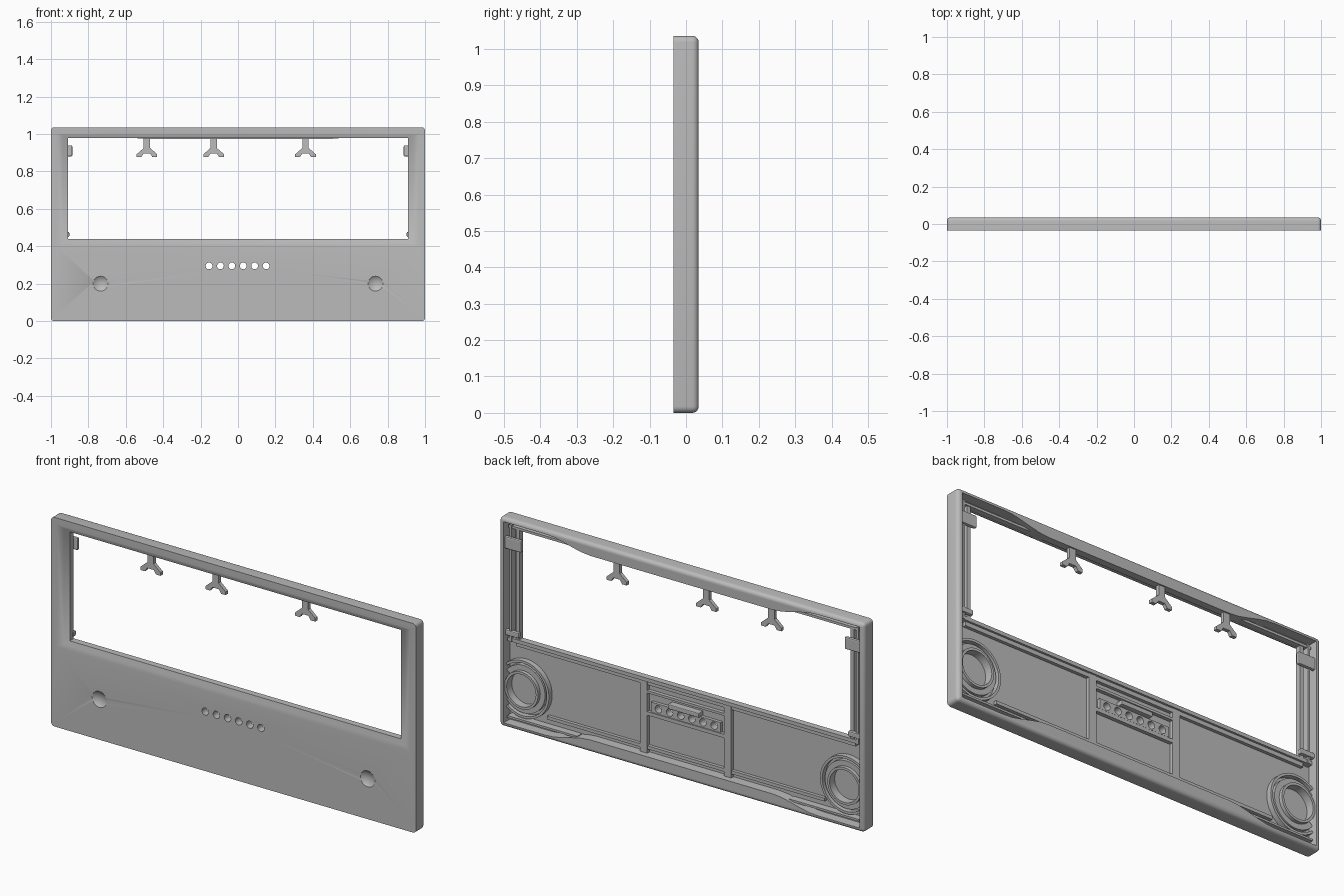
import bpy, bmesh, math
from mathutils import Matrix, Vector

if "Cube" in bpy.data.objects:
    bpy.data.objects.remove(bpy.data.objects["Cube"])

W, H, D = 1.0, 1.036, 0.035      # half width, height, half depth
FLOOR = -0.014                   # inner face of the front plate

grey = bpy.data.materials.new("plain grey")
grey.use_nodes = True
grey.diffuse_color = (0.5, 0.5, 0.5, 1)
grey.node_tree.nodes["Principled BSDF"].inputs["Base Color"].default_value = (0.5, 0.5, 0.5, 1)


def make(name, bm):
    bmesh.ops.recalc_face_normals(bm, faces=bm.faces)
    mesh = bpy.data.meshes.new(name)
    bm.to_mesh(mesh)
    bm.free()
    mesh.materials.append(grey)
    ob = bpy.data.objects.new(name, mesh)
    bpy.context.collection.objects.link(ob)
    return ob


def box_into(bm, x0, x1, y0, y1, z0, z1):
    mid = Vector((x0 + x1, y0 + y1, z0 + z1)) / 2
    size = Matrix.Diagonal((x1 - x0, y1 - y0, z1 - z0, 1))
    return bmesh.ops.create_cube(bm, size=1, matrix=Matrix.Translation(mid) @ size)["verts"]


def boxes(name, specs, bevel=0.0):
    bm = bmesh.new()
    for s in specs:
        box_into(bm, *s)
    if bevel:
        bmesh.ops.bevel(bm, geom=bm.edges[:], offset=bevel, segments=2, affect='EDGES', profile=0.5)
    return make(name, bm)


def loft(name, loops):
    # closed solid through a list of equal-length point loops
    bm = bmesh.new()
    rings = [[bm.verts.new(p) for p in loop] for loop in loops]
    n = len(rings[0])
    for a, b in zip(rings, rings[1:]):
        for i in range(n):
            j = (i + 1) % n
            bm.faces.new((a[i], a[j], b[j], b[i]))
    bm.faces.new(rings[0])
    bm.faces.new(rings[-1][::-1])
    return make(name, bm)


def prism(name, outline, y0, y1):
    return loft(name, [[(x, y, z) for x, z in outline] for y in (y0, y1)])


def rect(x, z0, z1):
    return [(-x, z0), (x, z0), (x, z1), (-x, z1)]


def cut(target, cutter, keep=False):
    mod = target.modifiers.new("cut", 'BOOLEAN')
    mod.operation, mod.solver, mod.object = 'DIFFERENCE', 'EXACT', cutter
    dg = bpy.context.evaluated_depsgraph_get()
    mesh = bpy.data.meshes.new_from_object(target.evaluated_get(dg))
    target.modifiers.clear()
    target.data = mesh
    if not keep:
        bpy.data.objects.remove(cutter)


def smooth(ob, angle=35):
    bpy.ops.object.select_all(action='DESELECT')
    ob.select_set(True)
    bpy.context.view_layer.objects.active = ob
    bpy.ops.object.shade_smooth_by_angle(angle=math.radians(angle))


# Outer shell: a slab rounded on its back edges and corners
bm = bmesh.new()
box_into(bm, -W, W, -D, D, 0, H)
edges = [e for e in bm.edges if any(v.co.y > 0 for v in e.verts)]
bmesh.ops.bevel(bm, geom=edges, offset=0.018, segments=5, affect='EDGES', profile=0.5)
panel = make("front_panel", bm)

# Back cavity, with the top and bottom rims swelling toward the middle
def swell(x):
    t = min(1, max(0, (0.74 - abs(x)) / 0.24))
    return 0.02 + 0.042 * t * t * (3 - 2 * t)

xs = [-0.975] + [-0.75 + 0.05 * i for i in range(31)] + [0.975]
outline = [(x, swell(x)) for x in xs] + [(x, H - swell(x)) for x in reversed(xs)]
cut(panel, prism("cavity", outline, FLOOR, 0.1))

# Window with a dished flare on the front
flare = []
for y, x, z0, z1 in ((-0.06, 0.968, 0.398, 1.004), (-D, 0.968, 0.398, 1.004),
                     (-0.028, 0.935, 0.416, 0.992), (-0.02, 0.908, 0.438, 0.978),
                     (0.1, 0.908, 0.438, 0.978)):
    flare.append([(px, y, pz) for px, pz in rect(x, z0, z1)])
upper_rim_cut = loft("window", flare)
# keep the swollen top rim standing slightly below the window edge
cut(upper_rim_cut, prism("rim_keep", [(x, H - swell(x)) for x in xs] + [(0.975, 1.1), (-0.975, 1.1)], 0, 0.2))
cut(panel, upper_rim_cut)

# Row of indicator holes through the panel and its bracket
bracket = boxes("indicator_bracket", [(-0.19, 0.19, FLOOR - 0.002, 0.002, 0.27, 0.32)])
bm = bmesh.new()
for i in range(6):
    m = Matrix.Translation((-0.155 + 0.061 * i, 0, 0.295)) @ Matrix.Rotation(math.pi / 2, 4, 'X')
    bmesh.ops.create_cone(bm, cap_ends=True, segments=24, radius1=0.018, radius2=0.018, depth=0.3, matrix=m)
holes = make("holes", bm)
cut(panel, holes, keep=True)
cut(bracket, holes)

# Two shallow finger dimples on the front
bm = bmesh.new()
for s in (-1, 1):
    m = Matrix.Translation((s * 0.735, -D - 0.05, 0.2))
    bmesh.ops.create_uvsphere(bm, u_segments=48, v_segments=32, radius=0.064, matrix=m)
cut(panel, make("dimples", bm))
smooth(panel)
smooth(bracket)

boxes("bracket_block", [(-0.085, 0.085, FLOOR, 0.022, 0.322, 0.345)], 0.004)

# Ribs on the back of the lower panel
ribs = [(-0.97, 0.97, FLOOR - 0.002, 0.012, 0.42, 0.438),
        (-0.93, 0.93, FLOOR - 0.002, 0.002, 0.40, 0.42),
        (-0.21, 0.21, FLOOR - 0.002, 0.004, 0.25, 0.268),
        (-0.21, 0.21, FLOOR - 0.002, 0.004, 0.36, 0.372),
        (-0.76, 0.76, FLOOR - 0.002, 0.002, 0.082, 0.098)]
for s in (-1, 1):
    for x, y, z0, z1, w in ((0.23, 0.004, 0.06, 0.42, 0.02),      # compartment walls
                            (0.917, 0.008, 0.42, 0.985, 0.009),   # window side rails
                            (0.95, 0.016, 0.42, 1.0, 0.006)):
        ribs.append((s * x - w, s * x + w, FLOOR - 0.002, y, z0, z1))
    a, b = sorted((s * 0.58, s * 0.965))
    ribs.append((a, b, FLOOR, 0.022, 0.044, 0.054))
    ribs.append((a, b, FLOOR, 0.012, 0.982, 0.994))
boxes("back_ribs", ribs)

# Round sockets: full inner tube and partial outer collars meeting the side wall
def collar(name, s, r0, r1, y1):
    reach = 0.978 - 0.885
    start = math.acos(min(1, reach / r1)) if r1 > reach else 0.0
    n = 40
    bm = bmesh.new()
    prev = first = None
    for i in range(n + 1):
        a = start + (2 * math.pi - 2 * start) * i / n
        sec = [bm.verts.new((s * (0.885 + r * math.cos(a)), y, 0.2 + r * math.sin(a)))
               for r, y in ((r0, FLOOR - 0.002), (r1, FLOOR - 0.002), (r1, y1), (r0, y1))]
        if prev:
            for k in range(4):
                bm.faces.new((prev[k], prev[(k + 1) % 4], sec[(k + 1) % 4], sec[k]))
        first = first or sec
        prev = sec
    if start:
        bm.faces.new(first)
        bm.faces.new(prev)
    else:
        bmesh.ops.remove_doubles(bm, verts=bm.verts[:], dist=1e-5)
    smooth(make(name, bm))

for s, side in ((1, "left"), (-1, "right")):
    collar(side + "_socket_tube", s, 0.08, 0.092, 0.026)
    collar(side + "_socket_step", s, 0.09, 0.118, 0.008)
    collar(side + "_socket_collar", s, 0.13, 0.142, 0.012)

    # Side tabs and small lower pegs
    a, b = sorted((s * 0.886, s * 0.98))
    boxes(side + "_tab", [(a, b, 0.008, 0.026, 0.88, 0.94)], 0.006)
    a, b = sorted((s * 0.902, s * 0.98))
    boxes(side + "_peg", [(a, b, 0.0, 0.022, 0.45, 0.476)], 0.005)

# Forked clips hanging from the top rim
half = [(0.017, 0.99), (0.017, 0.925), (0.055, 0.892), (0.055, 0.876),
        (0.03, 0.876), (0.018, 0.895), (0.008, 0.895)]
fork = half + [(-x, z) for x, z in reversed(half)]
for i, x in enumerate((-0.487, -0.13, 0.361)):
    prism("forked_clip_%d" % (i + 1), [(x + px, pz) for px, pz in fork], 0.01, 0.028)
